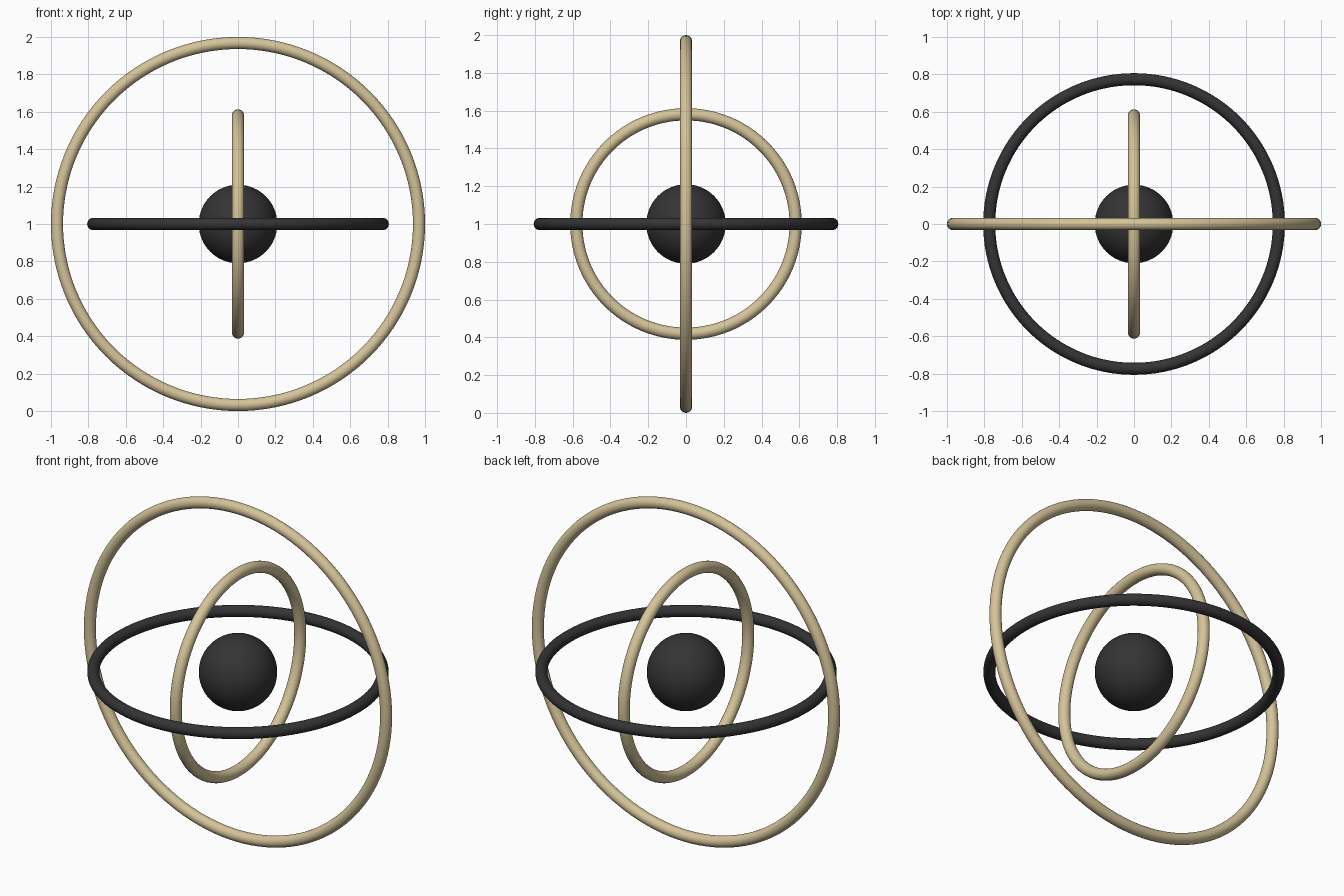
import bpy
from math import pi

cube = bpy.data.objects.get("Cube")
if cube:
    bpy.data.objects.remove(cube, do_unlink=True)


def make_material(name, rgb):
    mat = bpy.data.materials.new(name)
    mat.use_nodes = True
    color = (*rgb, 1.0)
    mat.diffuse_color = color
    bsdf = next(n for n in mat.node_tree.nodes if n.type == "BSDF_PRINCIPLED")
    bsdf.inputs["Base Color"].default_value = color
    return mat


def finish(name, mat):
    obj = bpy.context.object
    obj.name = name
    obj.data.materials.append(mat)
    bpy.ops.object.shade_smooth()


brass = make_material("pale_brass", (0.66, 0.55, 0.32))
charcoal = make_material("charcoal", (0.034, 0.034, 0.035))

CENTRE = (0, 0, 1)
TUBE = 0.0323
OUTER = 1 - TUBE

# Three concentric rings, each in its own plane
rings = [
    ("outer_ring", 1.0, (pi / 2, 0, 0), brass),
    ("middle_ring", 0.8, (0, 0, 0), charcoal),
    ("inner_ring", 0.6, (0, pi / 2, 0), brass),
]
for name, scale, rotation, mat in rings:
    bpy.ops.mesh.primitive_torus_add(
        major_segments=128, minor_segments=24,
        major_radius=OUTER * scale, minor_radius=TUBE,
        location=CENTRE, rotation=rotation)
    finish(name, mat)

# Core ball floating in the middle
bpy.ops.mesh.primitive_uv_sphere_add(
    segments=64, ring_count=32, radius=0.21, location=CENTRE)
finish("core_ball", charcoal)
